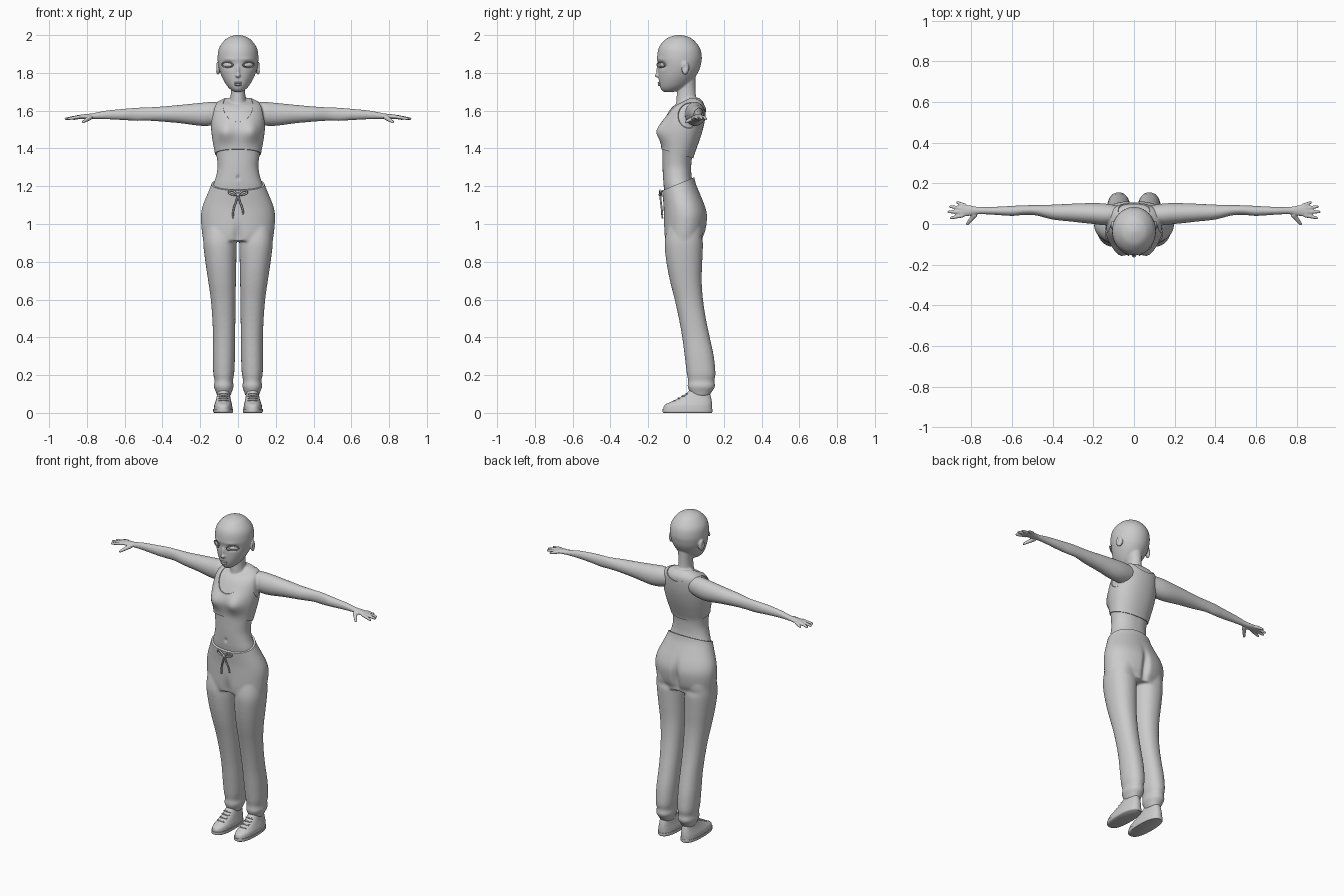
import bpy, bmesh
from math import sin, cos, pi, exp, copysign
from mathutils import Matrix, Vector

cube = bpy.data.objects.get("Cube")
if cube:
    bpy.data.objects.remove(cube)

grey = bpy.data.materials.new("plain grey")
grey.use_nodes = True
grey.diffuse_color = (0.6, 0.6, 0.6, 1)
grey.node_tree.nodes["Principled BSDF"].inputs["Base Color"].default_value = (0.6, 0.6, 0.6, 1)


def smooth_rings(rings, steps=4):
    """Catmull-Rom interpolation between section tuples."""
    out = []
    last = len(rings) - 1
    for i in range(last):
        p, q, r, s = (rings[min(max(k, 0), last)] for k in range(i - 1, i + 3))
        for j in range(steps):
            t = j / steps
            out.append([b + 0.5 * t * (c - a + t * (2*a - 5*b + 4*c - d + t * (3*(b - c) + d - a)))
                        for a, b, c, d in zip(p, q, r, s)])
    return out + [list(rings[-1])]


def loft(bm, rings, axis="z", side=1, power=2.0, grow=0.0, segs=48):
    """Closed loft; a ring is (position, low a, high a, low b, high b)."""
    loops = []
    for pos, a0, a1, b0, b1 in smooth_rings(rings):
        loop = []
        for k in range(segs):
            t = 2 * pi * k / segs
            c, s = (copysign(abs(f) ** (2 / power), f) for f in (cos(t), sin(t)))
            a = (a0 + a1) / 2 + ((a1 - a0) / 2 + grow) * c
            b = (b0 + b1) / 2 + ((b1 - b0) / 2 + grow) * s
            co = (a * side, b, pos) if axis == "z" else (pos * side, a, b)
            loop.append(bm.verts.new(co))
        loops.append(loop)
    for lo, hi in zip(loops, loops[1:]):
        for k in range(segs):
            n = (k + 1) % segs
            bm.faces.new((lo[k], lo[n], hi[n], hi[k]))
    bm.faces.new(loops[0])
    bm.faces.new(loops[-1])


def wide(rings):
    """Left-right symmetric rings from (z, front y, back y, half width)."""
    return [(z, -w, w, f, b) for z, f, b, w in rings]


def ball(bm, centre, radii, turn=0.0):
    m = Matrix.Translation(centre) @ Matrix.Rotation(turn, 4, "Z") @ Matrix.Diagonal((*radii, 1))
    bmesh.ops.create_uvsphere(bm, u_segments=32, v_segments=20, radius=1, matrix=m)


def finger(bm, start, end, r0, r1):
    a, b = Vector(start), Vector(end)
    m = Matrix.Translation((a + b) / 2) @ (b - a).to_track_quat("Z", "Y").to_matrix().to_4x4()
    bmesh.ops.create_cone(bm, cap_ends=True, segments=16, radius1=r0, radius2=r1,
                          depth=(b - a).length, matrix=m)
    ball(bm, b, (r1, r1, r1))


def polish(mesh):
    mesh.materials.clear()
    mesh.materials.append(grey)
    mesh.shade_smooth()
    mesh.set_sharp_from_angle(angle=0.8)


def finish(bm, name):
    bmesh.ops.recalc_face_normals(bm, faces=bm.faces)
    mesh = bpy.data.meshes.new(name)
    bm.to_mesh(mesh)
    bm.free()
    polish(mesh)
    ob = bpy.data.objects.new(name, mesh)
    bpy.context.collection.objects.link(ob)
    return ob


def bake(ob):
    bpy.context.view_layer.update()
    dg = bpy.context.evaluated_depsgraph_get()
    mesh = bpy.data.meshes.new_from_object(ob.evaluated_get(dg))
    ob.modifiers.clear()
    ob.data = mesh
    polish(mesh)


def blend(ob, voxel, rounds):
    """Fuse overlapping pieces into one soft surface."""
    rem = ob.modifiers.new("fuse", "REMESH")
    rem.mode, rem.voxel_size = "VOXEL", voxel
    soft = ob.modifiers.new("soften", "SMOOTH")
    soft.factor, soft.iterations = 0.5, rounds
    bake(ob)


def sculpt(ob, dabs):
    """Push the surface by soft dabs: (centre, radii, offset)."""
    for v in ob.data.vertices:
        for c, r, off in dabs:
            d = sum(((p - q) / s) ** 2 for p, q, s in zip(v.co, c, r))
            if d < 9:
                v.co += Vector(off) * exp(-d)


def pair(c, r, off):
    return [((s * c[0], c[1], c[2]), r, (s * off[0], off[1], off[2])) for s in (1, -1)]


def trim(ob, point, normal, above):
    """Cut along a tilted plane and close the rim."""
    bm = bmesh.new()
    bm.from_mesh(ob.data)
    cut = bmesh.ops.bisect_plane(bm, geom=bm.verts[:] + bm.edges[:] + bm.faces[:], plane_co=point,
                                 plane_no=normal, clear_outer=above, clear_inner=not above)
    edges = [e for e in cut["geom_cut"] if isinstance(e, bmesh.types.BMEdge)]
    bmesh.ops.edgeloop_fill(bm, edges=edges)
    bmesh.ops.recalc_face_normals(bm, faces=bm.faces)
    bm.to_mesh(ob.data)
    bm.free()
    polish(ob.data)


def cord(name, points, radius):
    cu = bpy.data.curves.new(name, "CURVE")
    cu.dimensions, cu.bevel_depth, cu.bevel_resolution, cu.use_fill_caps = "3D", radius, 2, True
    sp = cu.splines.new("NURBS")
    sp.points.add(len(points) - 1)
    for p, co in zip(sp.points, points):
        p.co = (*co, 1)
    sp.use_endpoint_u, sp.order_u = True, 3
    tmp = bpy.data.objects.new("cord_path", cu)
    bpy.context.collection.objects.link(tmp)
    bpy.context.view_layer.update()
    mesh = bpy.data.meshes.new_from_object(tmp.evaluated_get(bpy.context.evaluated_depsgraph_get()))
    bpy.data.objects.remove(tmp)
    polish(mesh)
    bpy.context.collection.objects.link(bpy.data.objects.new(name, mesh))


# Section tables
torso = wide([(1.12, -.105, .07, .15), (1.2, -.118, .042, .133), (1.25, -.122, .03, .117),
              (1.3, -.124, .028, .108), (1.35, -.124, .033, .112), (1.4, -.124, .05, .121),
              (1.45, -.126, .068, .13), (1.5, -.124, .083, .136), (1.55, -.113, .094, .137),
              (1.6, -.088, .099, .132), (1.63, -.06, .098, .12), (1.65, -.02, .088, .097),
              (1.668, .005, .07, .06)])
neck = wide([(1.6, -.06, .085, .06), (1.64, -.052, .07, .048), (1.67, -.05, .055, .04),
             (1.72, -.045, .05, .038), (1.79, -.03, .05, .045)])
head = wide([(1.698, -.115, -.07, .016), (1.71, -.13, -.03, .037), (1.73, -.139, .005, .057),
             (1.76, -.144, .035, .076), (1.79, -.146, .057, .09), (1.82, -.147, .072, .1),
             (1.85, -.15, .08, .106), (1.88, -.153, .084, .108), (1.92, -.148, .078, .104),
             (1.95, -.135, .062, .09), (1.98, -.105, .033, .063), (1.994, -.075, .003, .035),
             (2.001, -.045, -.03, .008)])
arm = [(.08, .01, .09, 1.54, 1.642), (.14, -.005, .1, 1.522, 1.646), (.2, .0, .103, 1.52, 1.641),
       (.3, .011, .1, 1.533, 1.631), (.4, .022, .095, 1.542, 1.622), (.48, .042, .093, 1.547, 1.617),
       (.54, .045, .092, 1.546, 1.615), (.6, .04, .089, 1.55, 1.61), (.7, .046, .084, 1.555, 1.6),
       (.77, .048, .085, 1.556, 1.586), (.81, .04, .092, 1.556, 1.582), (.852, .034, .096, 1.556, 1.576)]
bust = pair((.066, -.13, 1.49), (.05, .07, .052), (.004, -.034, 0))

# Skin: head, neck, torso, arms and hands fused
bm = bmesh.new()
loft(bm, torso, power=2.2)
loft(bm, neck)
loft(bm, head)
ball(bm, (0, -.148, 1.786), (.014, .018, .011))
ball(bm, (0, -.144, 1.812), (.01, .013, .036))
for s in (1, -1):
    loft(bm, arm, "x", s)
    ball(bm, (s * .106, -.004, 1.825), (.012, .021, .035), s * .35)
    for bx, by, tx, ty in ((.84, .042, .899, .03), (.845, .059, .911, .06),
                           (.84, .076, .902, .085), (.83, .09, .868, .106)):
        finger(bm, (s * bx, by, 1.567), (s * tx, ty, 1.557), .0105, .0075)
    finger(bm, (s * .78, .048, 1.566), (s * .82, .0, 1.54), .014, .008)
body = finish(bm, "body")
blend(body, .0045, 5)
sculpt(body, bust
       + pair((.056, -.131, 1.842), (.03, .04, .017), (0, .012, 0))
       + pair((.05, -.14, 1.872), (.035, .03, .009), (0, -.003, 0))
       + pair((.12, -.008, 1.828), (.012, .011, .018), (-.008, 0, 0))
       + [((0, -.125, 1.245), (.008, .02, .012), (0, .008, 0)),
          ((0, .07, 1.48), (.02, .05, .12), (0, -.008, 0))])

# Eyes with lids
for s, label in ((1, "left"), (-1, "right")):
    bm = bmesh.new()
    ball(bm, (s * .056, -.121, 1.842), (.028, .012, .013), s * .57)
    finish(bm, label + "_eye")
    for part, lift in (("upper_lid", .016), ("lower_lid", -.013)):
        arc = [.056 + .03 * cos(pi * k / 8) for k in range(9)]
        cord(label + "_" + part, [(s * x, -.134 + .68 * (x - .056), 1.842 + lift * sin(pi * k / 8))
                                  for k, x in enumerate(arc)], .003)

# Lips
bm = bmesh.new()
ball(bm, (0, -.139, 1.748), (.022, .011, .005))
ball(bm, (0, -.137, 1.737), (.019, .012, .007))
finish(bm, "lips")

# Cropped top with scooped neck and arm holes
bm = bmesh.new()
loft(bm, torso, power=2.2, grow=.006)
top = finish(bm, "crop_top")
sculpt(top, bust)
trim(top, (0, -.15, 1.402), (0, .29, 1), False)
for centre, radii in (((0, -.14, 1.65), (.088, .26, .11)), ((0, .08, 1.665), (.08, .1, .055)),
                      ((.17, .03, 1.585), (.075, .085, .09)), ((-.17, .03, 1.585), (.075, .085, .09))):
    bm = bmesh.new()
    ball(bm, centre, radii)
    cutter = finish(bm, "cutter")
    cutter.hide_render = True
    mod = top.modifiers.new("cut", "BOOLEAN")
    mod.operation, mod.solver, mod.object = "DIFFERENCE", "EXACT", cutter
    bake(top)
    bpy.data.objects.remove(cutter)

# Trousers: hips and legs fused
hips = wide([(1.28, -.132, .04, .122), (1.22, -.13, .05, .138), (1.17, -.126, .07, .157),
             (1.1, -.119, .1, .186), (1.05, -.118, .113, .196), (1.0, -.118, .111, .195),
             (.95, -.117, .101, .19), (.91, -.112, .09, .184)])
leg = [(.98, .01, .18, -.1, .09), (.9, .007, .184, -.113, .09), (.8, .009, .173, -.104, .086),
       (.7, .011, .158, -.085, .083), (.6, .013, .144, -.06, .09), (.5, .014, .136, -.038, .105),
       (.4, .015, .132, -.02, .126), (.3, .016, .133, -.007, .147), (.21, .02, .131, .004, .156),
       (.17, .027, .124, .011, .15), (.14, .023, .128, .008, .154), (.11, .033, .117, .02, .136),
       (.088, .04, .11, .032, .122)]
bm = bmesh.new()
loft(bm, hips, power=2.1)
for s in (1, -1):
    loft(bm, leg, side=s, power=2.2)
trousers = finish(bm, "trousers")
blend(trousers, .007, 6)
sculpt(trousers, [((0, .11, .99), (.02, .06, .09), (0, -.025, 0)),
                  ((0, -.115, .93), (.025, .04, .06), (0, .015, 0))]
       + pair((.08, .1, .93), (.07, .04, .02), (0, -.006, 0)))
trim(trousers, (0, -.125, 1.178), (0, -.41, 1), True)

# Drawstring bow
for s, label in ((1, "left"), (-1, "right")):
    cord(label + "_bow_loop", [(0, -.136, 1.155), (s * .025, -.142, 1.18), (s * .05, -.132, 1.175),
                               (s * .045, -.132, 1.155), (0, -.136, 1.152)], .005)
    cord(label + "_string", [(0, -.136, 1.155), (s * .008, -.134, 1.12), (s * .026, -.128, 1.08),
                             (s * .028, -.125, 1.05 - .01 * (1 - s))], .005)
bm = bmesh.new()
ball(bm, (0, -.136, 1.155), (.01, .009, .01))
finish(bm, "bow_knot")

# Shoes with soles and laces
sole = [(0, .03, .126, -.118, .136), (.006, .026, .131, -.125, .14), (.02, .026, .131, -.125, .14)]
upper = [(.015, .029, .128, -.121, .138), (.04, .031, .126, -.115, .138), (.056, .035, .121, -.085, .137),
         (.075, .039, .115, -.045, .134), (.098, .043, .11, -.005, .128), (.125, .046, .106, .025, .118)]
for s, label in ((1, "left"), (-1, "right")):
    for part, rings in (("sole", sole), ("shoe", upper)):
        bm = bmesh.new()
        loft(bm, rings, side=s, power=2.4)
        finish(bm, label + "_" + part)
    for k in range(4):
        y, z = -.068 + .021 * k, .064 + .012 * k
        for tilt in (.006, -.006):
            cord(label + "_lace", [(s * .053, y + .016 + tilt, z), (s * .077, y - .006, z + .005),
                                   (s * .101, y + .016 - tilt, z)], .003)
